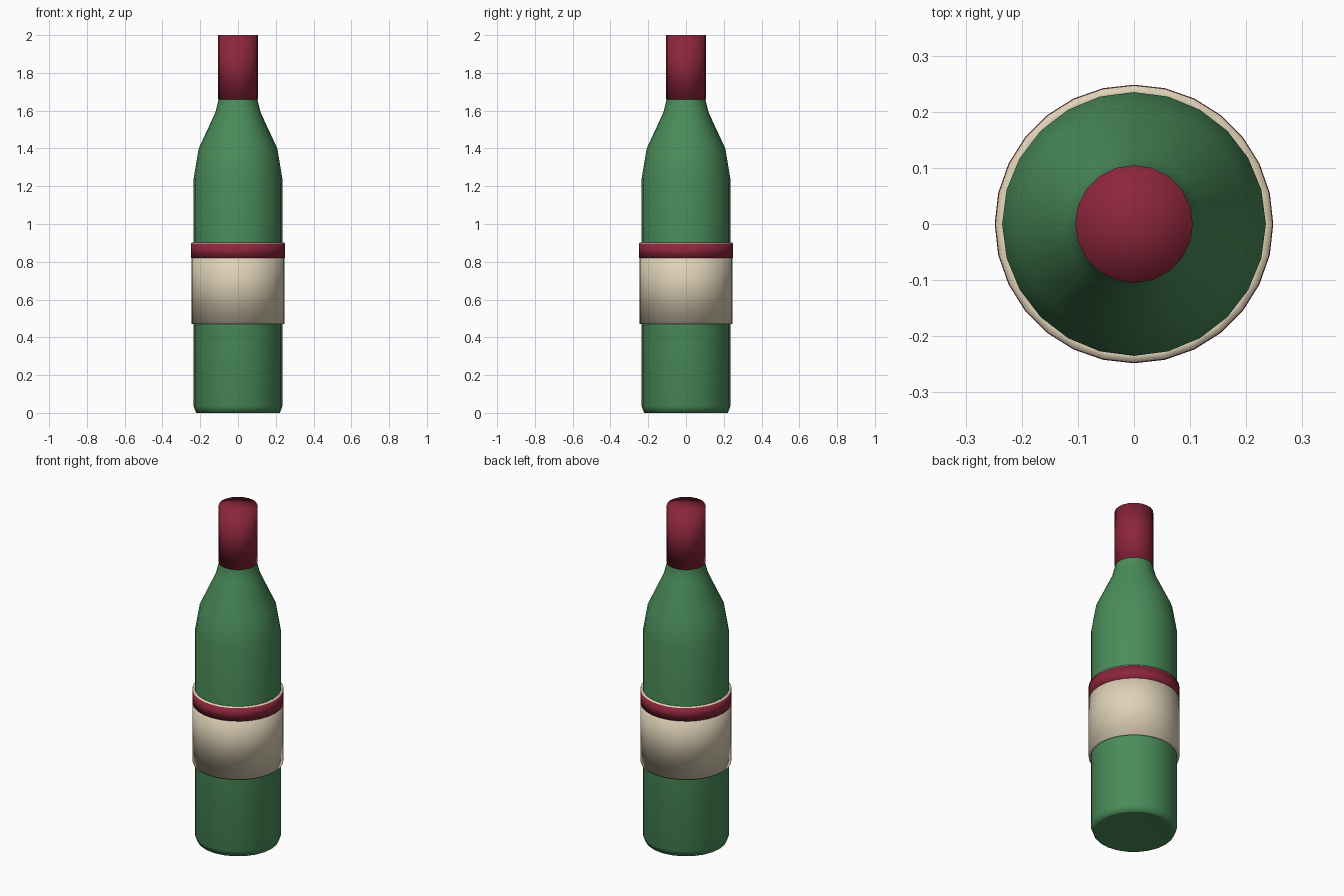
import bpy, bmesh, math

if "Cube" in bpy.data.objects:
    bpy.data.objects.remove(bpy.data.objects["Cube"])


def material(name, rgb):
    m = bpy.data.materials.new(name)
    m.diffuse_color = (*rgb, 1)
    m.use_nodes = True
    m.node_tree.nodes["Principled BSDF"].inputs["Base Color"].default_value = m.diffuse_color
    return m


GREEN = material("green glass", (0.069, 0.265, 0.102))
RED = material("wine red", (0.265, 0.019, 0.045))
CREAM = material("cream paper", (0.73, 0.64, 0.47))


def lathe(name, profile, sides, mat, closed=False):
    """Revolve (radius, z) points about z; radius 0 makes a pole."""
    bm = bmesh.new()
    rings = []
    for r, z in profile:
        if r == 0:
            rings.append([bm.verts.new((0, 0, z))] * sides)
        else:
            rings.append([bm.verts.new((r * math.cos(2 * math.pi * i / sides),
                                        r * math.sin(2 * math.pi * i / sides), z))
                          for i in range(sides)])
    pairs = list(zip(rings, rings[1:]))
    if closed:
        pairs.append((rings[-1], rings[0]))
    for a, b in pairs:
        for i in range(sides):
            j = (i + 1) % sides
            corners = list(dict.fromkeys((a[i], a[j], b[j], b[i])))
            bm.faces.new(corners)
    bmesh.ops.recalc_face_normals(bm, faces=bm.faces)
    for f in bm.faces:
        f.smooth = True
    mesh = bpy.data.meshes.new(name)
    bm.to_mesh(mesh)
    bm.free()
    mesh.materials.append(mat)
    obj = bpy.data.objects.new(name, mesh)
    bpy.context.collection.objects.link(obj)
    return obj


# Glass body with a shallow recess underneath and the neck running into the cap
lathe("bottle_body", [(0, 0.02), (0.21, 0), (0.222, 0), (0.235, 0.035), (0.235, 1.24),
                      (0.208, 1.40), (0.12, 1.59), (0.1, 1.67), (0.095, 1.95), (0, 1.95)],
      24, GREEN)

# Foil cap
lathe("foil_cap", [(0, 1.66), (0.105, 1.66), (0.105, 2.0), (0, 2.0)], 20, RED)

# Paper label sleeve
lathe("label", [(0.225, 0.47), (0.247, 0.47), (0.247, 0.903), (0.225, 0.903)],
      28, CREAM, closed=True)

# Thin red stripe round the top of the label
lathe("label_stripe", [(0.244, 0.82), (0.2482, 0.82), (0.2482, 0.898), (0.244, 0.898)],
      28, RED, closed=True)
